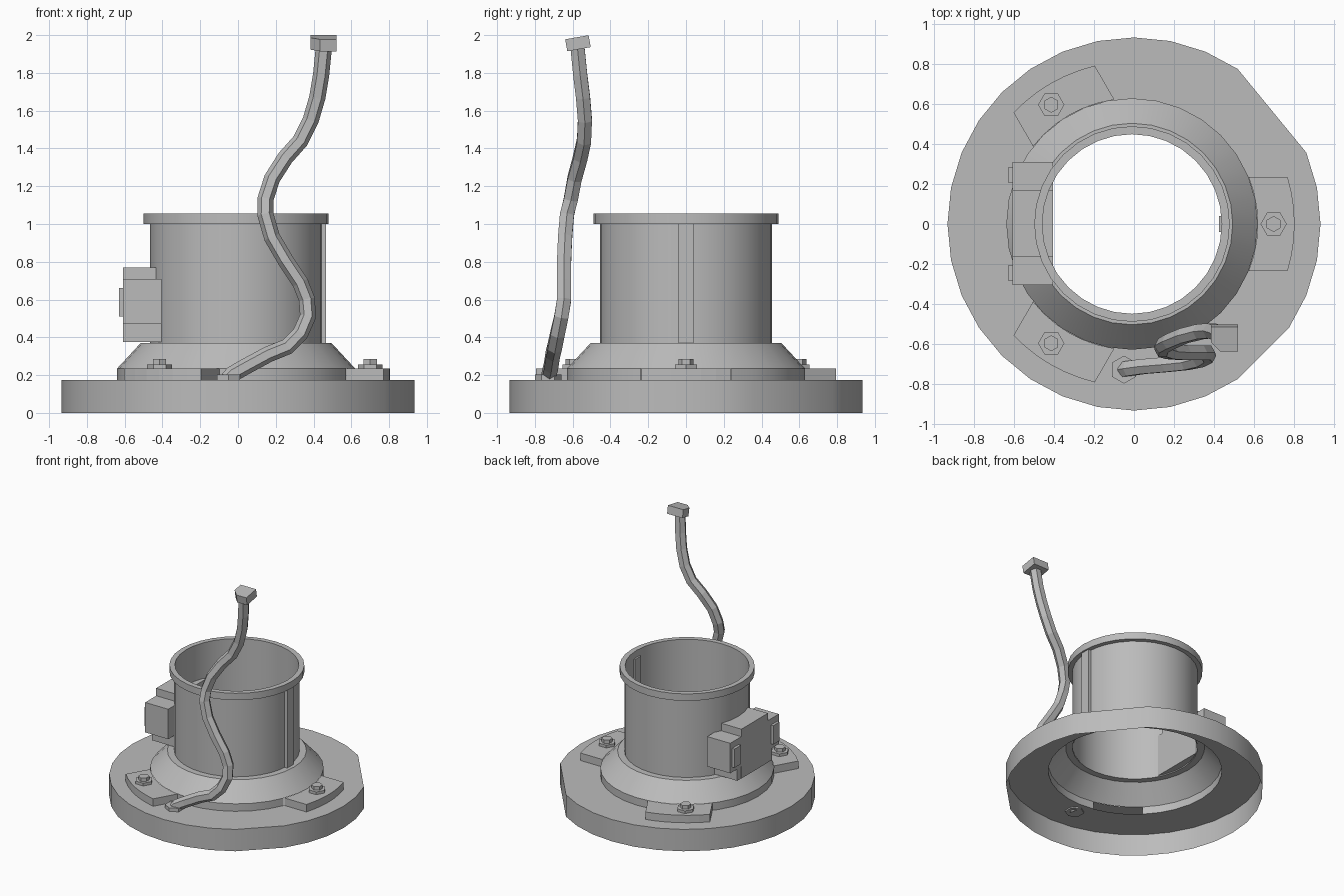
import bpy, bmesh
from math import sin, cos, asin, pi, radians
from mathutils import Matrix, Vector

cube = bpy.data.objects.get("Cube")
if cube:
    bpy.data.objects.remove(cube, do_unlink=True)

grey = bpy.data.materials.new("plain grey")
grey.use_nodes = True
grey.diffuse_color = (0.5, 0.5, 0.5, 1)
grey.node_tree.nodes["Principled BSDF"].inputs["Base Color"].default_value = (0.5, 0.5, 0.5, 1)

AXIS = -0.01            # housing axis, slightly off the base centre
TABS = (0, 120, 240)    # mounting tab directions in degrees
STEP = 360 / 32


def finish(name, bm, smooth=False):
    mesh = bpy.data.meshes.new(name)
    bm.to_mesh(mesh)
    bm.free()
    mesh.materials.append(grey)
    ob = bpy.data.objects.new(name, mesh)
    bpy.context.collection.objects.link(ob)
    if smooth:
        bpy.ops.object.select_all(action='DESELECT')
        ob.select_set(True)
        bpy.context.view_layer.objects.active = ob
        bpy.ops.object.shade_smooth_by_angle(angle=radians(30))


def lathe(name, profile, cx=0, skipped=(), gap=None):
    """Revolve an open (radius, height) profile; gap(row, angle) leaves faces out."""
    bm = bmesh.new()
    angles = [i * STEP for i in range(32) if i not in skipped]
    rings = [[bm.verts.new((cx + r * cos(radians(a)), r * sin(radians(a)), z))
              for a in angles] for r, z in profile]
    n = len(angles)
    for row, (low, high) in enumerate(zip(rings, rings[1:])):
        for i in range(n):
            if gap and gap(row, angles[i] + STEP / 2):
                continue
            j = (i + 1) % n
            bm.faces.new((low[i], low[j], high[j], high[i]))
    finish(name, bm, True)


def box(name, lo, hi):
    bm = bmesh.new()
    bmesh.ops.create_cube(bm, size=1)
    lo, hi = Vector(lo), Vector(hi)
    for v in bm.verts:
        v.co = (lo + hi) / 2 + Matrix.Diagonal(hi - lo) @ v.co
    finish(name, bm)


def prism(name, outline, z0, z1, matrix=Matrix()):
    bm = bmesh.new()
    bottom = [bm.verts.new((x, y, z0)) for x, y in outline]
    top = [bm.verts.new((x, y, z1)) for x, y in outline]
    bm.faces.new(bottom[::-1])
    bm.faces.new(top)
    for i in range(len(outline)):
        j = (i + 1) % len(outline)
        bm.faces.new((bottom[i], bottom[j], top[j], top[i]))
    bmesh.ops.recalc_face_normals(bm, faces=bm.faces)
    bmesh.ops.transform(bm, matrix=matrix, verts=bm.verts)
    finish(name, bm)


def hexagon(name, x, y, r, z0, z1, turn=0.0):
    pts = [(x + r * cos(turn + k * pi / 3), y + r * sin(turn + k * pi / 3)) for k in range(6)]
    prism(name, pts, z0, z1)


# Base: open-bottomed disc with a few rim points flattened
FLATTENED = (3, 4, 28)
lathe("base_wall", [(0.935, 0), (0.935, 0.175)], skipped=FLATTENED)


def base_plate():
    bm = bmesh.new()
    outer = [i for i in range(32) if i not in FLATTENED]
    loops = []
    for ids, r, cx in ((outer, 0.935, 0), (range(32), 0.63, AXIS)):
        vs = [bm.verts.new((cx + r * cos(radians(i * STEP)), r * sin(radians(i * STEP)), 0.175))
              for i in ids]
        loops += [bm.edges.new((vs[k - 1], vs[k])) for k in range(len(vs))]
    bmesh.ops.triangle_fill(bm, edges=loops, use_beauty=True, normal=(0, 0, 1))
    finish("base_plate", bm)


base_plate()


# Housing: skirt, cone, tube and rim; skirt opens into each tab
def tab_gap(row, angle):
    return row == 0 and any(abs((angle - t + 180) % 360 - 180) < 20 for t in TABS)


lathe("housing", [(0.63, 0.175), (0.63, 0.235), (0.505, 0.37), (0.455, 0.37), (0.455, 1.0),
                  (0.49, 1.0), (0.49, 1.055), (0.45, 1.055), (0.45, 0.37)], AXIS, gap=tab_gap)


# Mounting tabs with bolts
def tab(name, degrees_round):
    bm = bmesh.new()
    rows = []
    for k in range(-3, 4):
        inner = asin(0.235 / 0.63) * k / 3
        outer = asin(0.235 / 0.815) * k / 3
        rows.append([bm.verts.new((r * cos(a), r * sin(a), z)) for r, a, z in
                     ((0.63, inner, 0.235), (0.815, outer, 0.235),
                      (0.815, outer, 0.175), (0.63, inner, 0.175))])
    for p, q in zip(rows, rows[1:]):
        bm.faces.new((p[0], p[1], q[1], q[0]))
        bm.faces.new((p[1], p[2], q[2], q[1]))
    bm.faces.new(rows[0][::-1])
    bm.faces.new(rows[-1])
    place = Matrix.Translation((AXIS, 0, 0)) @ Matrix.Rotation(radians(degrees_round), 4, 'Z')
    bmesh.ops.transform(bm, matrix=place, verts=bm.verts)
    finish(name, bm)


for n, t in enumerate(TABS, 1):
    tab(f"mounting_tab_{n}", t)
    a = radians(t)
    bx, by = AXIS + 0.71 * cos(a) - (0.05 if n > 1 else 0), 0.69 * sin(a)
    hexagon(f"bolt_washer_{n}", bx, by, 0.066, 0.235, 0.257)
    hexagon(f"bolt_head_{n}", bx, by, 0.04, 0.257, 0.285, pi / 6)

# Rail down the tube wall
box("tube_rail", (0.425, -0.04, 0.37), (0.465, 0.04, 1.0))

# Side box with stepped ends and latch plates
box("side_box_centre", (-0.61, -0.165, 0.375), (-0.405, 0.17, 0.77))
box("side_box_body", (-0.609, -0.305, 0.47), (-0.405, 0.31, 0.71))
box("side_box_foot", (-0.608, -0.22, 0.375), (-0.405, 0.22, 0.47))
for side, s in (("left", 1), ("right", -1)):
    y = sorted((s * 0.205, s * 0.285))
    box(f"latch_plate_{side}", (-0.63, y[0], 0.51), (-0.605, y[1], 0.66))

# Cable: six-sided tube along a winding path
path = [(-0.05, -0.73, 0.18), (-0.03, -0.725, 0.205), (0.04, -0.715, 0.245),
        (0.16, -0.705, 0.31), (0.26, -0.695, 0.35), (0.33, -0.68, 0.42), (0.37, -0.66, 0.51),
        (0.365, -0.645, 0.6), (0.33, -0.645, 0.69), (0.25, -0.645, 0.81),
        (0.18, -0.64, 0.93), (0.145, -0.63, 1.05), (0.145, -0.61, 1.13),
        (0.18, -0.59, 1.24), (0.25, -0.56, 1.35), (0.33, -0.54, 1.44),
        (0.385, -0.535, 1.55), (0.42, -0.545, 1.67), (0.44, -0.56, 1.79),
        (0.455, -0.575, 1.94)]


def cable():
    pts = [Vector(p) for p in path]
    bm = bmesh.new()
    rings = []
    for i, p in enumerate(pts):
        along = (pts[min(i + 1, len(pts) - 1)] - pts[max(i - 1, 0)]).normalized()
        side = Vector((0, 1, 0)).cross(along).normalized()
        up = along.cross(side)
        rings.append([bm.verts.new(p + 0.043 * (cos(k * pi / 3) * side + sin(k * pi / 3) * up))
                      for k in range(6)])
    for p, q in zip(rings, rings[1:]):
        for k in range(6):
            j = (k + 1) % 6
            bm.faces.new((p[k], p[j], q[j], q[k]))
    bm.faces.new(rings[0][::-1])
    bm.faces.new(rings[-1])
    finish("cable", bm)


cable()
hexagon("cable_nut", -0.05, -0.73, 0.07, 0.165, 0.203, pi / 6)

# Tilted plug with one cut corner
plug = [(-0.068, 0.063), (0.068, 0.063), (0.068, -0.063), (-0.02, -0.063), (-0.068, -0.015)]
tilt = Matrix.Translation((0.453, -0.572, 1.957)) @ Matrix.Rotation(radians(10), 4, 'X')
prism("plug", plug, -0.032, 0.032, tilt)
